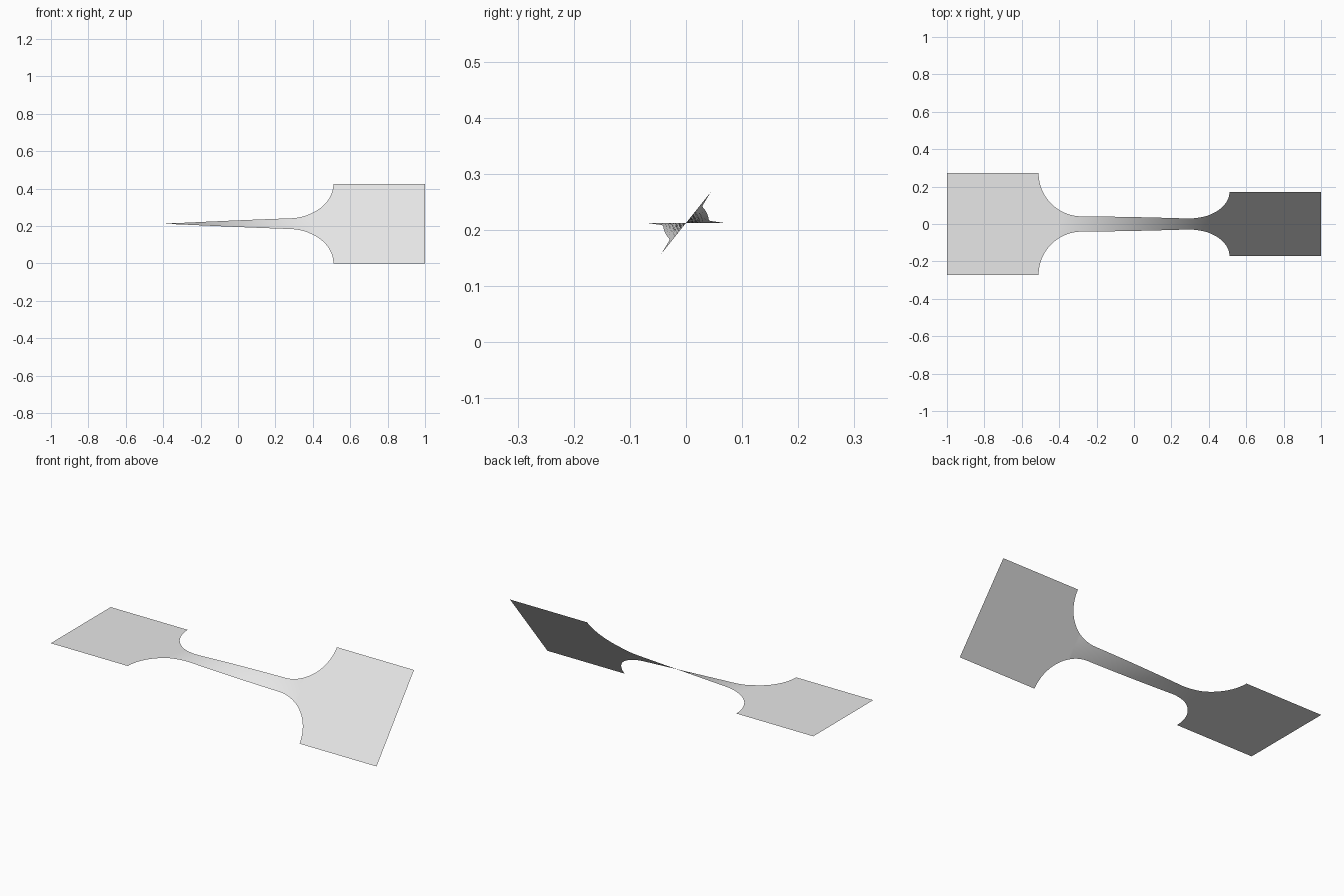
import bpy
import bmesh
from math import sin, cos, radians, sqrt, pi

if "Cube" in bpy.data.objects:
    bpy.data.objects.remove(bpy.data.objects["Cube"], do_unlink=True)

# Main dimensions
GRIP = 0.272        # half width of the square ends
NECK = 0.041        # half width of the narrow middle
SHOULDER = 0.51     # where the square ends stop
RADIUS = GRIP - NECK
FILLET = SHOULDER - RADIUS
TWIST_END = 0.39    # the twist runs between -TWIST_END and +TWIST_END
TWIST = radians(51.3)
HEIGHT = GRIP * sin(TWIST)
ACROSS = 12         # faces across the strip


def half_width(x):
    """Half width of the strip, with round shoulders between neck and grips."""
    d = abs(x)
    if d >= SHOULDER:
        return GRIP
    if d <= FILLET:
        return NECK
    return GRIP - sqrt(max(0, RADIUS ** 2 - (d - FILLET) ** 2))


def angle(x):
    """Twist about the long axis, flat at the right end."""
    t = (x + TWIST_END) / (2 * TWIST_END)
    return TWIST * min(1, max(0, t))


# Stations along the strip: neck, shoulder arc, twist limit and end, mirrored
half = [FILLET * i / 16 for i in range(17)]
half += [FILLET + RADIUS * sin(pi / 2 * i / 32) for i in range(1, 33)]
half += [TWIST_END, 1.0]
stations = sorted({s * x for x in half for s in (-1, 1)})

# Twisted sheet
bm = bmesh.new()
rows = []
for x in stations:
    w, a = half_width(x), angle(x)
    offsets = [w * (2 * j / ACROSS - 1) for j in range(ACROSS + 1)]
    rows.append([bm.verts.new((x, v * cos(a), HEIGHT + v * sin(a))) for v in offsets])
for r0, r1 in zip(rows, rows[1:]):
    for j in range(ACROSS):
        bm.faces.new((r0[j], r1[j], r1[j + 1], r0[j + 1])).smooth = True

mesh = bpy.data.meshes.new("twisted_strip")
bm.to_mesh(mesh)
bm.free()
strip = bpy.data.objects.new("twisted_strip", mesh)
bpy.context.collection.objects.link(strip)

# Plain grey material
grey = bpy.data.materials.new("light_grey")
grey.use_nodes = True
colour = (0.8, 0.8, 0.8, 1)
grey.diffuse_color = colour
grey.node_tree.nodes["Principled BSDF"].inputs["Base Color"].default_value = colour
mesh.materials.append(grey)
